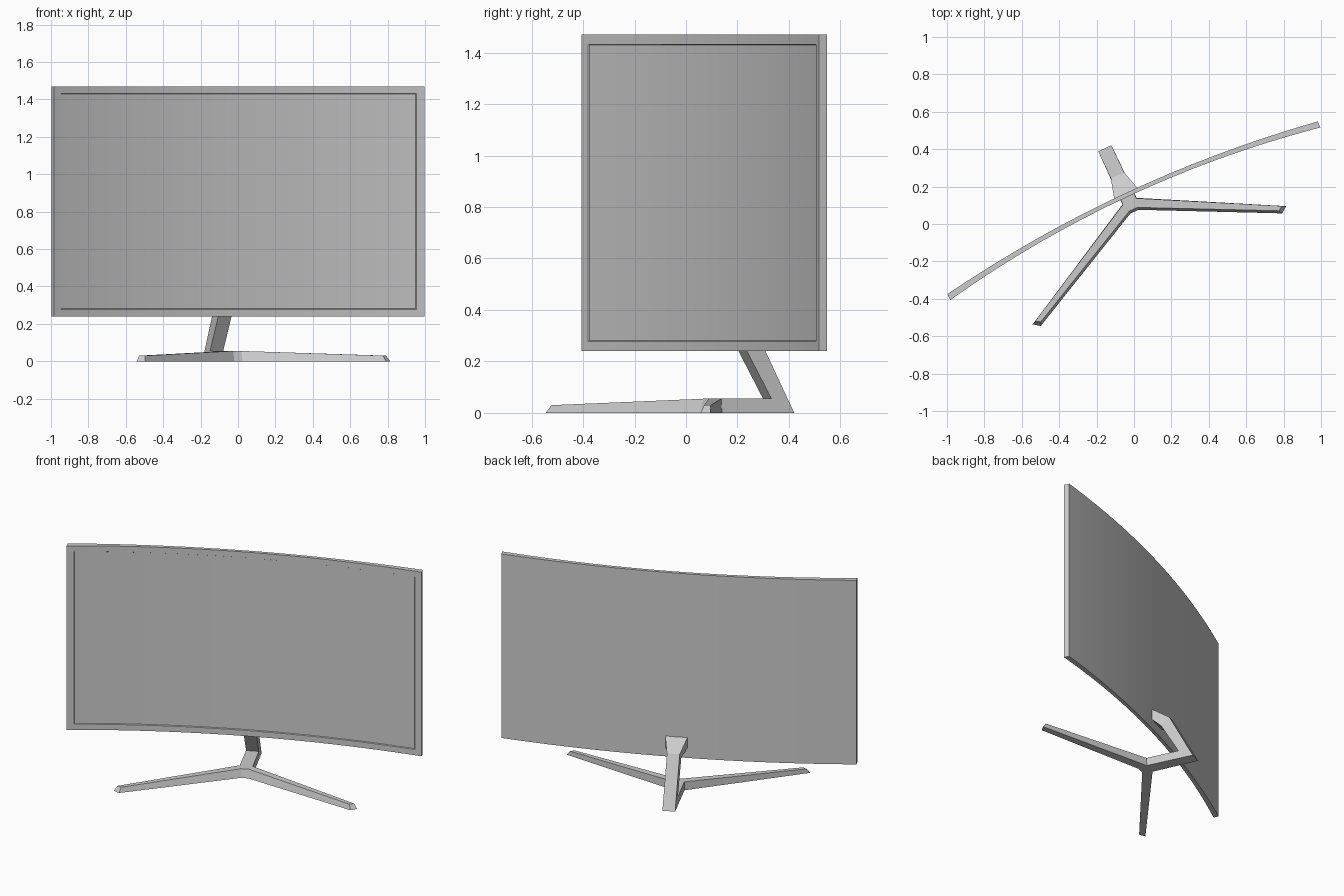
import bpy, bmesh, math
from mathutils import Matrix

if "Cube" in bpy.data.objects:
    bpy.data.objects.remove(bpy.data.objects["Cube"])

# The whole monitor is symmetric in its own frame, then turned 25 degrees
PLACE = Matrix.Translation((0.003, 0.064, 0)) @ Matrix.Rotation(math.radians(25), 4, 'Z')


def finish(name, bm, smooth=None):
    bmesh.ops.recalc_face_normals(bm, faces=bm.faces[:])
    mesh = bpy.data.meshes.new(name)
    bm.to_mesh(mesh)
    bm.free()
    obj = bpy.data.objects.new(name, mesh)
    bpy.context.collection.objects.link(obj)
    obj.matrix_world = PLACE
    if smooth:
        bpy.ops.object.select_all(action='DESELECT')
        obj.select_set(True)
        bpy.context.view_layer.objects.active = obj
        bpy.ops.object.shade_smooth_by_angle(angle=math.radians(smooth))
    return obj


# Curved panel: thin in the middle, thicker at the ends, with recessed screen
HALF, N = 1.092, 16
us = [-HALF] + [1.048 * (2 * i / N - 1) for i in range(N + 1)] + [HALF]
zs = [0.24, 0.278, 1.432, 1.47]
bm = bmesh.new()
front, back = [], []
for u in us:
    s = (u / HALF) ** 2
    front.append([bm.verts.new((u, 0.09 - 0.1 * s, z)) for z in zs])
    back.append([bm.verts.new((u, 0.112 - 0.087 * s, z)) for z in (zs[0], zs[-1])])
screen = []
for i in range(len(us) - 1):
    a, b, c, d = front[i], front[i + 1], back[i], back[i + 1]
    for j in range(3):
        f = bm.faces.new((a[j], b[j], b[j + 1], a[j + 1]))
        if j == 1 and 0 < i < len(us) - 2:
            screen.append(f)
    bm.faces.new((c[0], c[1], d[1], d[0]))
    bm.faces.new((a[0], c[0], d[0], b[0]))
    bm.faces.new((a[3], b[3], d[1], c[1]))
for i in (0, -1):
    bm.faces.new(front[i] + back[i][::-1])
bmesh.ops.recalc_face_normals(bm, faces=bm.faces[:])
bmesh.ops.inset_region(bm, faces=screen, thickness=0.003, depth=-0.006,
                       use_even_offset=True)
finish("curved_panel", bm, smooth=25)

# Three-armed foot: half outline (hub front, toe front, toe back, notch, rear)
low = [(0.024, 0.002, 0), (0.712, -0.340, 0), (0.748, -0.314, 0),
       (0.042, 0.064, 0), (0.039, 0.376, 0)]
top = [(0.024, 0.016, 0.055), (0.702, -0.320, 0.03), (0.728, -0.304, 0.03),
       (0.040, 0.062, 0.055), (0.039, 0.347, 0.055)]
bm = bmesh.new()
sides = []
for m in (1, -1):
    lo, hi = [[bm.verts.new((m * x, y, z)) for x, y, z in pts] for pts in (low, top)]
    sides.append((lo, hi))
    bm.faces.new(lo[:4])
    bm.faces.new(hi[:4])
    for i in range(4):
        bm.faces.new((lo[i], lo[i + 1], hi[i + 1], hi[i]))
(rl, rh), (ll, lh) = sides
for r, l in ((rl, ll), (rh, lh)):
    bm.faces.new((l[0], r[0], r[3], l[3]))
    bm.faces.new((l[3], r[3], r[4], l[4]))
for k in (0, 4):
    bm.faces.new((rl[k], rh[k], lh[k], ll[k]))
finish("foot", bm)

# Leaning neck that flares where it meets the panel:
# each ring is half width, front (y, z), back (y, z)
rings = [(0.039, (0.278, 0.055), (0.347, 0.055)),
         (0.039, (0.160, 0.262), (0.216, 0.310)),
         (0.070, (0.105, 0.310), (0.105, 0.380))]
bm = bmesh.new()
loops = [[bm.verts.new((x, y, z)) for x, (y, z) in
          ((-w, f), (w, f), (w, b), (-w, b))] for w, f, b in rings]
for a, b in zip(loops, loops[1:]):
    for i in range(4):
        j = (i + 1) % 4
        bm.faces.new((a[i], a[j], b[j], b[i]))
bm.faces.new(loops[0])
bm.faces.new(loops[-1])
finish("neck", bm)
